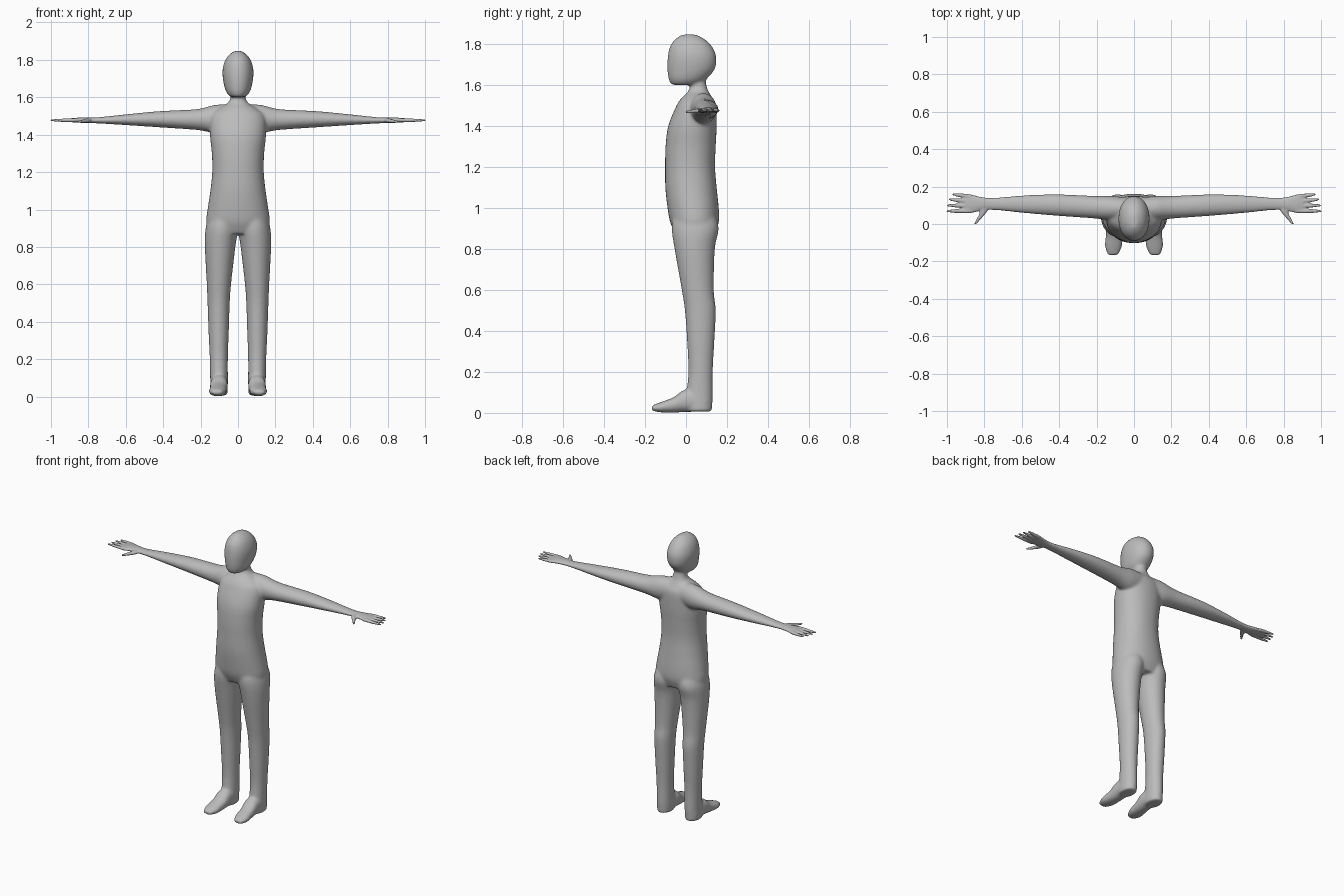
import bpy
import bmesh
from math import cos, sin, tau, copysign

cube = bpy.data.objects.get("Cube")
if cube:
    bpy.data.objects.remove(cube, do_unlink=True)

SIDES, STEPS = 40, 6


def spline(rows):
    """Smoothly interpolate between section rows."""
    padded = [rows[0]] + list(rows) + [rows[-1]]
    result = []
    for a, b, c, d in zip(padded, padded[1:], padded[2:], padded[3:]):
        for step in range(STEPS):
            t = step / STEPS
            result.append([q + t / 2 * (r - p + t * (2 * p - 5 * q + 4 * r - s
                           + t * (3 * (q - r) + s - p)))
                           for p, q, r, s in zip(a, b, c, d)])
    return result + [list(rows[-1])]


def loft(bm, axis, rows, mirror=1, power=1.0):
    """Skin oval sections; each row is (position, low, high, low, high)."""
    rings = []
    for pos, u0, u1, v0, v1 in spline(rows):
        ring = []
        for i in range(SIDES):
            c, s = cos(tau * i / SIDES), sin(tau * i / SIDES)
            u = (u0 + u1) / 2 + (u1 - u0) / 2 * copysign(abs(c) ** power, c)
            v = (v0 + v1) / 2 + (v1 - v0) / 2 * copysign(abs(s) ** power, s)
            x, y, z = {"x": (pos, u, v), "y": (u, pos, v), "z": (u, v, pos)}[axis]
            ring.append(bm.verts.new((x * mirror, y, z)))
        rings.append(ring)
    for low, high in zip(rings, rings[1:]):
        for i in range(SIDES):
            j = (i + 1) % SIDES
            bm.faces.new((low[i], low[j], high[j], high[i]))
    bm.faces.new(rings[0])
    bm.faces.new(rings[-1])


def centred(rows):
    """Expand (z, half width, front, back) into full section rows."""
    return [(z, -half, half, front, back) for z, half, front, back in rows]


# Sections of the torso and neck, from the neck down
torso = centred([
    (1.65, .036, .025, .09), (1.6, .04, .02, .1), (1.57, .055, .01, .11),
    (1.54, .1, -.02, .128), (1.5, .145, -.047, .148), (1.4, .15, -.087, .15),
    (1.3, .14, -.1, .145), (1.2, .138, -.102, .142), (1.1, .148, -.101, .15),
    (1.0, .163, -.09, .16), (.93, .17, -.077, .16), (.87, .15, -.05, .14)])

# Sections of the head, from the jaw up
head = centred([
    (1.602, .042, -.072, .06), (1.63, .064, -.085, .1), (1.68, .078, -.091, .141),
    (1.74, .083, -.089, .148), (1.79, .072, -.078, .127),
    (1.825, .05, -.053, .092), (1.848, .018, -.02, .05)])

# Sections of one leg, from the hip down, and of its foot, heel to toe
leg = [
    (.97, .01, .15, -.06, .14), (.9, 0, .173, -.07, .16),
    (.8, .014, .177, -.056, .141), (.6, .037, .167, -.021, .136),
    (.5, .044, .163, -.006, .146), (.35, .049, .158, .005, .139),
    (.2, .054, .151, .011, .131), (.08, .054, .149, 0, .131),
    (.006, .056, .149, 0, .127)]
foot = [
    (.1, .06, .145, .008, .1), (0, .054, .149, .004, .115),
    (-.06, .059, .151, .001, .077), (-.12, .064, .156, .002, .054),
    (-.168, .085, .14, .01, .036)]

# Sections of one arm, from the shoulder to the palm, and of its thumb
arm = [
    (.03, .03, .14, 1.43, 1.56), (.12, .02, .15, 1.41, 1.56),
    (.22, .03, .151, 1.425, 1.537), (.42, .044, .159, 1.439, 1.526),
    (.6, .059, .153, 1.451, 1.509), (.76, .075, .14, 1.461, 1.492),
    (.82, .07, .145, 1.463, 1.492), (.87, .059, .157, 1.465, 1.49),
    (.905, .066, .153, 1.469, 1.486)]
thumb = [
    (.1, .77, .83, 1.466, 1.488), (.06, .79, .825, 1.464, 1.486),
    (.03, .816, .84, 1.463, 1.481), (0, .842, .856, 1.464, 1.476)]
fingers = [(.07, .069, 1.004), (.096, .1, 1.0), (.121, .131, .99), (.146, .159, .972)]


def finger(base, tip, reach):
    rows = []
    for t, radius in ((0, .012), (.35, .0115), (.75, .009), (1, .005)):
        y = base + (tip - base) * t
        rows.append((.87 + (reach - .87) * t, y - radius, y + radius,
                     1.477 - radius * .8, 1.477 + radius * .8))
    return rows


# Rough body made of overlapping lofts
bm = bmesh.new()
loft(bm, "z", torso, power=.92)
loft(bm, "z", head, power=.95)
for side in (1, -1):
    loft(bm, "z", leg, side)
    loft(bm, "y", foot, side, power=.9)
    loft(bm, "x", arm, side)
    loft(bm, "y", thumb, side)
    for shape in fingers:
        loft(bm, "x", finger(*shape), side)
bmesh.ops.recalc_face_normals(bm, faces=bm.faces)
mesh = bpy.data.meshes.new("body")
bm.to_mesh(mesh)
bm.free()
body = bpy.data.objects.new("body", mesh)
bpy.context.collection.objects.link(body)


def bake(obj):
    """Apply the modifiers of an object."""
    graph = bpy.context.evaluated_depsgraph_get()
    graph.update()
    baked = bpy.data.meshes.new_from_object(obj.evaluated_get(graph))
    obj.modifiers.clear()
    obj.data = baked


# Fuse the parts into one skin
fuse = body.modifiers.new("fuse", "REMESH")
fuse.mode = "VOXEL"
fuse.voxel_size = .005
fuse.use_smooth_shade = True
bake(body)

# Soften the joints strongly, but leave the hands crisp
group = body.vertex_groups.new(name="soft")
for vert in body.data.vertices:
    weight = min(1, max(0, (.78 - abs(vert.co.x)) * 10))
    if weight:
        group.add([vert.index], weight, "REPLACE")
soften = body.modifiers.new("soften", "SMOOTH")
soften.factor = .5
soften.iterations = 36
soften.vertex_group = "soft"
polish = body.modifiers.new("polish", "SMOOTH")
polish.factor = .5
polish.iterations = 2
bake(body)
body.data.shade_smooth()

# One plain grey skin
grey = bpy.data.materials.new("plain_grey")
grey.use_nodes = True
colour = (.5, .5, .5, 1)
grey.diffuse_color = colour
grey.node_tree.nodes["Principled BSDF"].inputs["Base Color"].default_value = colour
body.data.materials.clear()
body.data.materials.append(grey)
